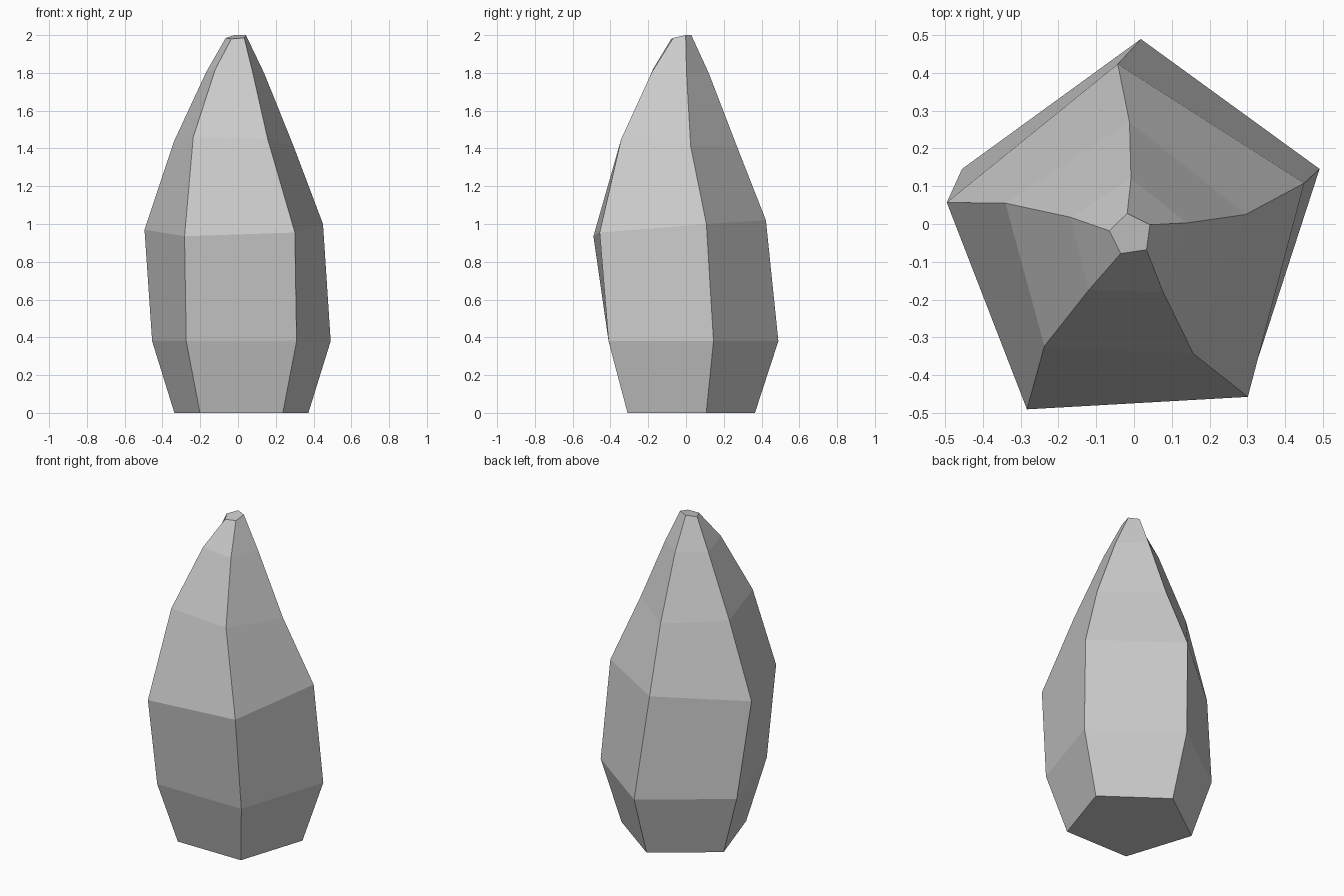
import bpy, bmesh
from math import cos, sin, radians


def pentagon(radius, z):
    # regular ring, order: front left, front right, right, back, left
    return [(0.018 + radius * cos(radians(234 + 72 * i)),
             -0.008 + radius * sin(radians(234 + 72 * i)), z) for i in range(5)]


# regular base rings, then irregular rings leaning into the tip
rings = [
    pentagon(0.373, 0),
    pentagon(0.497, 0.38),
    [(-0.283, -0.49, 0.935), (0.301, -0.457, 0.955), (0.45, 0.108, 1.0),
     (-0.043, 0.423, 1.02), (-0.495, 0.057, 0.97)],
    [(-0.237, -0.323, 1.46), (0.157, -0.343, 1.45), (0.295, 0.025, 1.41),
     (-0.012, 0.27, 1.41), (-0.34, 0.055, 1.435)],
    [(-0.12, -0.175, 1.82), (0.077, -0.18, 1.805), (0.14, 0.003, 1.795),
     (-0.008, 0.12, 1.8), (-0.168, 0.018, 1.805)],
    [(-0.035, -0.078, 1.98), (0.033, -0.068, 1.985), (0.042, -0.002, 2.0),
     (-0.018, 0.028, 2.0), (-0.065, -0.018, 1.985)],
]

# faceted crystal body lofted through the rings
bm = bmesh.new()
loops = [[bm.verts.new(p) for p in ring] for ring in rings]
for low, high in zip(loops, loops[1:]):
    for i in range(5):
        j = (i + 1) % 5
        bm.faces.new((low[i], low[j], high[j], high[i]))

# bottom and tip caps
bm.faces.new(loops[0][::-1])
bm.faces.new(loops[-1])
bmesh.ops.recalc_face_normals(bm, faces=bm.faces)

mesh = bpy.data.meshes.new("crystal")
bm.to_mesh(mesh)
bm.free()
bpy.context.collection.objects.link(bpy.data.objects.new("crystal", mesh))
